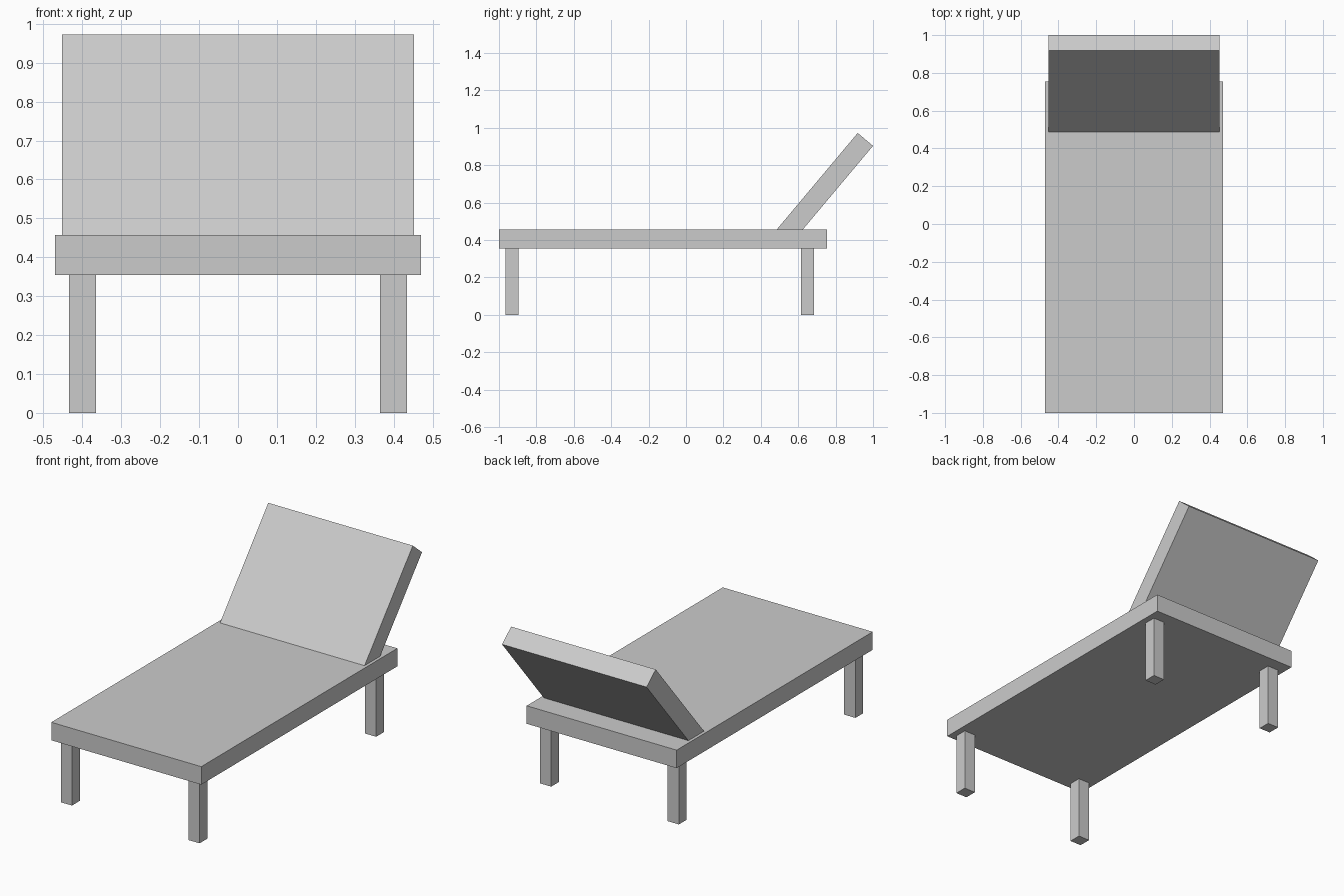
import bpy
from math import radians, sin, cos
from mathutils import Matrix, Vector

cube = bpy.data.objects.get("Cube")
if cube:
    bpy.data.objects.remove(cube, do_unlink=True)

GREY = (0.6, 0.6, 0.6, 1)
grey = bpy.data.materials.new("plain grey")
grey.use_nodes = True
grey.diffuse_color = GREY
grey.node_tree.nodes["Principled BSDF"].inputs["Base Color"].default_value = GREY


def box(name, size, centre, tilt=0.0):
    """Flat-sided box, optionally tilted about the x axis."""
    bpy.ops.mesh.primitive_cube_add(size=1)
    ob = bpy.context.object
    ob.name = name
    ob.data.transform(Matrix.Diagonal((*size, 1)))
    ob.location = centre
    ob.rotation_euler.x = tilt
    ob.data.materials.append(grey)
    return ob


# Flat bed
box("bed", (0.94, 1.755, 0.102), (0, -0.1225, 0.406))

# Reclined backrest, its lower end sunk into the bed
angle = radians(50)
along = Vector((0, cos(angle), sin(angle)))
through = Vector((0, sin(angle), -cos(angle)))
length, thickness = 0.69, 0.107
top_front = Vector((0, 0.918, 0.972))
box("backrest", (0.906, length, thickness),
    top_front - along * length / 2 + through * thickness / 2, angle)

# Four square legs
leg_height = 0.36
for end, y in (("front", -0.93), ("back", 0.65)):
    for side, x in (("left", 0.4), ("right", -0.4)):
        box(f"{end}_{side}_leg", (0.07, 0.07, leg_height), (x, y, leg_height / 2))
